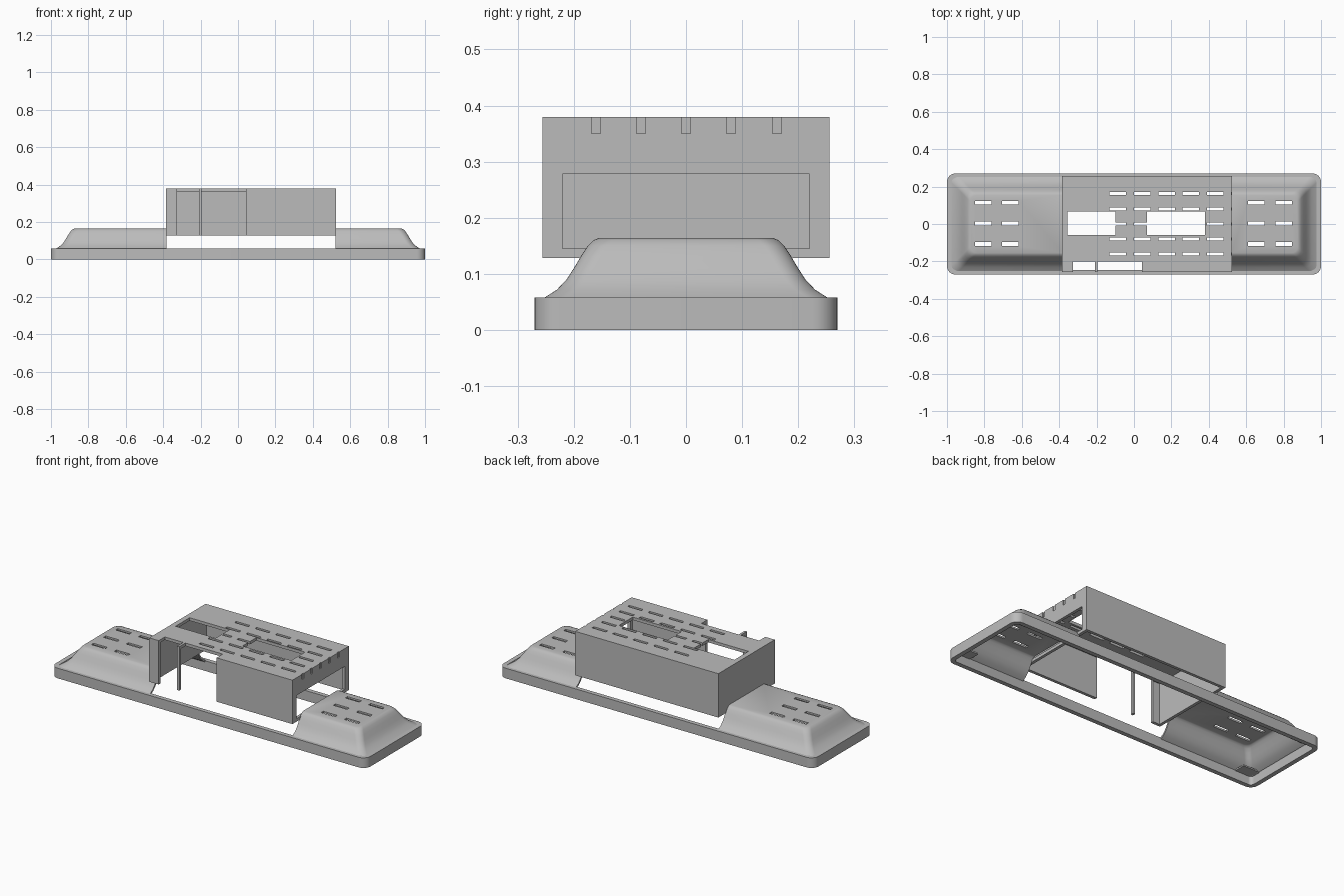
import bpy, bmesh, math

cube = bpy.data.objects.get("Cube")
if cube:
    bpy.data.objects.remove(cube, do_unlink=True)

grey = bpy.data.materials.new("plain grey")
grey.use_nodes = True
COLOUR = (0.5, 0.5, 0.5, 1)
grey.diffuse_color = COLOUR
grey.node_tree.nodes["Principled BSDF"].inputs["Base Color"].default_value = COLOUR


def make_object(name, bm):
    bmesh.ops.recalc_face_normals(bm, faces=bm.faces)
    mesh = bpy.data.meshes.new(name)
    bm.to_mesh(mesh)
    bm.free()
    mesh.materials.append(grey)
    obj = bpy.data.objects.new(name, mesh)
    bpy.context.collection.objects.link(obj)
    return obj


def boxes(name, extents):
    """One object from boxes given as (x0, x1, y0, y1, z0, z1)."""
    bm = bmesh.new()
    for x0, x1, y0, y1, z0, z1 in extents:
        verts = bmesh.ops.create_cube(bm, size=1)["verts"]
        bmesh.ops.scale(bm, vec=(x1 - x0, y1 - y0, z1 - z0), verts=verts)
        bmesh.ops.translate(bm, verts=verts,
                            vec=((x0 + x1) / 2, (y0 + y1) / 2, (z0 + z1) / 2))
    return make_object(name, bm)


def activate(obj):
    bpy.ops.object.select_all(action="DESELECT")
    obj.select_set(True)
    bpy.context.view_layer.objects.active = obj


def apply(obj, mod):
    activate(obj)
    bpy.ops.object.modifier_apply(modifier=mod.name)


def cut(obj, extents):
    cutter = boxes("cutter", extents)
    mod = obj.modifiers.new("cut", "BOOLEAN")
    mod.operation = "DIFFERENCE"
    mod.solver = "EXACT"
    mod.object = cutter
    apply(obj, mod)
    bpy.data.objects.remove(cutter, do_unlink=True)


def smooth(obj):
    activate(obj)
    bpy.ops.object.shade_smooth_by_angle(angle=math.radians(30))


def arc(cx, cy, r, start, steps=8):
    angles = [math.radians(start + 90 * i / steps) for i in range(steps + 1)]
    return [(cx + r * math.cos(a), cy + r * math.sin(a)) for a in angles]


def skin(bm, rows, closed):
    """Join neighbouring rows of vertices with quads."""
    for a, b in zip(rows, rows[1:]):
        n = len(a)
        for i in range(n if closed else n - 1):
            j = (i + 1) % n
            bm.faces.new((a[i], a[j], b[j], b[i]))


# Base rim: an open rounded rectangular frame
bm = bmesh.new()
rows = []
for inset, z in ((0, 0), (0, 0.058), (0.025, 0.058), (0.025, 0)):
    x, y, r = 1 - inset, 0.27 - inset, 0.045 - inset
    points = (arc(x - r, y - r, r, 0) + arc(r - x, y - r, r, 90)
              + arc(r - x, r - y, r, 180) + arc(x - r, r - y, r, 270))
    rows.append([bm.verts.new((px, py, z)) for px, py in points])
skin(bm, rows + rows[:1], True)
smooth(make_object("base_rim", bm))

# Hollow end hoods: coved sides, flat vented top, open toward the middle
HOOD = ((0, 0.056), (0.025, 0.072), (0.042, 0.09), (0.055, 0.11),
        (0.068, 0.132), (0.08, 0.15), (0.09, 0.16), (0.1, 0.164))
SLOT = 0.088
for name, side, inner, vents in (("left_hood", 1, 0.522, (0.61, 0.757)),
                                 ("right_hood", -1, 0.382, (0.617, 0.762))):
    bm = bmesh.new()
    rows = []
    for inset, z in HOOD:
        x, y, r = 0.975 - inset, 0.255 - inset, 0.035
        points = ([(inner, -y)] + arc(x - r, r - y, r, 270)
                  + arc(x - r, y - r, r, 0) + [(inner, y)])
        rows.append([bm.verts.new((side * px, py, z)) for px, py in points])
    skin(bm, rows, False)
    bm.faces.new(rows[-1])
    hood = make_object(name, bm)
    # Normals of an open shell are made to point outward from the top
    top = max(hood.data.polygons, key=lambda p: p.center.z)
    if top.normal.z < 0:
        hood.data.flip_normals()
    shell = hood.modifiers.new("shell", "SOLIDIFY")
    shell.thickness = 0.01
    shell.offset = -1
    apply(hood, shell)
    slots = []
    for v in vents:
        x0, x1 = sorted((side * v, side * (v + SLOT)))
        slots += [(x0, x1, y - 0.01, y + 0.01, 0.14, 0.2)
                  for y in (-0.107, 0.003, 0.113)]
    cut(hood, slots)
    smooth(hood)

    # Flat corner gussets inside the rim
    x0, x1 = sorted((side * 0.87, side * 0.98))
    boxes(name + "_gussets", [(x0, x1, y - 0.035, y + 0.035, 0.048, 0.056)
                              for y in (-0.215, 0.215)])

# Central cover: thin-walled box open underneath
X0, X1, Y, Z0, Z1, WALL = -0.385, 0.525, 0.256, 0.128, 0.38, 0.017
cover = boxes("centre_cover", [(X0, X1, -Y, Y, Z0, Z1)])
cut(cover, [(X0 + WALL, X1 - WALL, WALL - Y, Y - WALL, 0, Z1 - WALL)])

# Top windows, side window and the front notch split by a narrow post
cut(cover, [(-0.355, -0.1, -0.06, 0.068, 0.3, 0.5),
            (0.07, 0.38, -0.06, 0.066, 0.3, 0.5),
            (0.45, 0.6, -0.22, 0.22, 0.145, 0.278),
            (-0.325, -0.208, -0.3, -0.2, 0, 0.5),
            (-0.194, 0.043, -0.3, -0.2, 0, 0.5)])

# Vent slots; the last column only nicks the side wall
cut(cover, [(0.13 * col, 0.13 * col + SLOT, y - 0.008, y + 0.008, 0.35, 0.5)
            for col in range(-1, 5)
            for y in (-0.16, -0.08, 0, 0.08, 0.162)])
